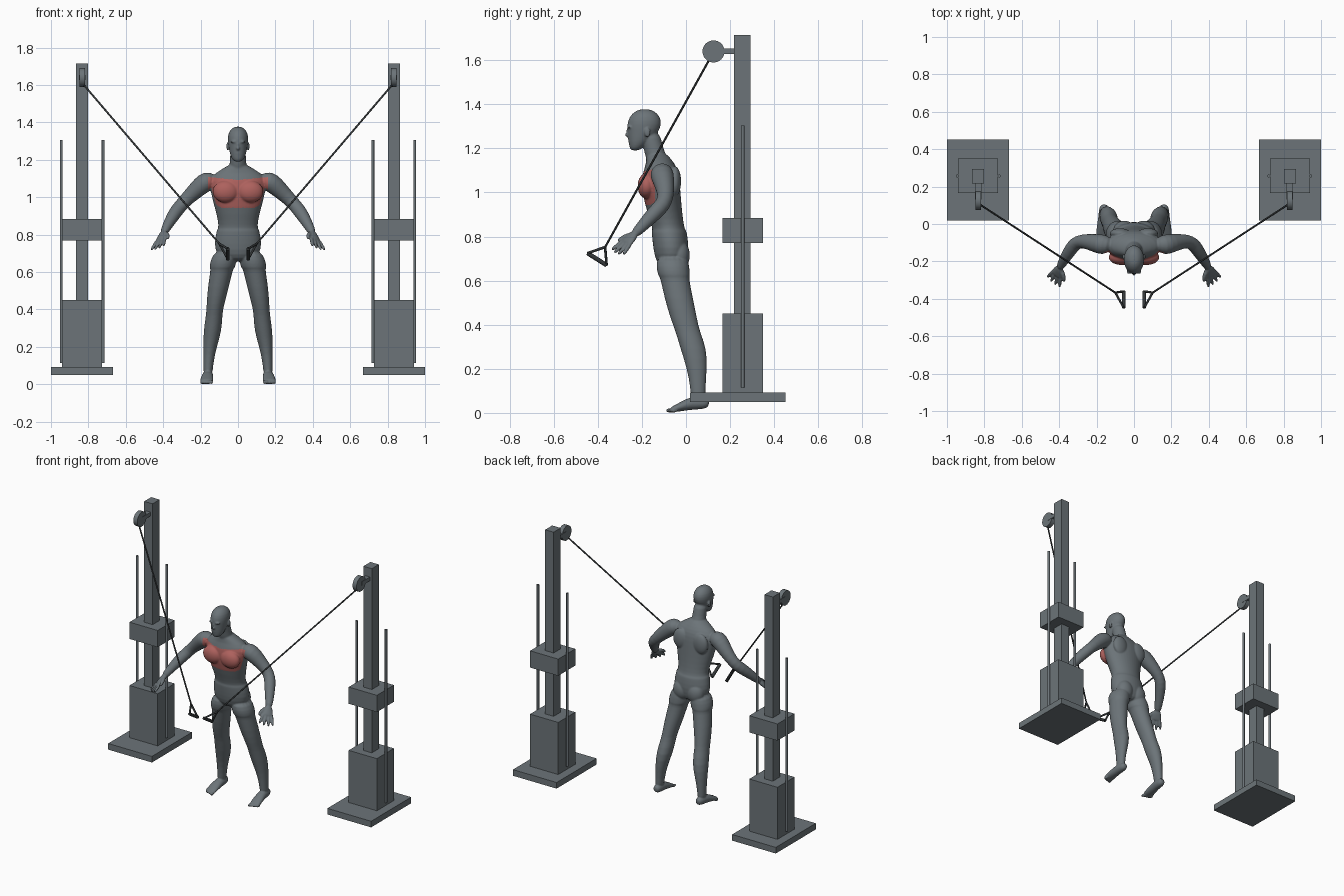
import bpy, bmesh, math
from mathutils import Vector, Matrix

default_cube = bpy.data.objects.get("Cube")
if default_cube:
    bpy.data.objects.remove(default_cube, do_unlink=True)


def make_material(name, rgb):
    material = bpy.data.materials.new(name)
    material.use_nodes = True
    material.diffuse_color = (*rgb, 1)
    material.node_tree.nodes["Principled BSDF"].inputs["Base Color"].default_value = (*rgb, 1)
    return material


steel_grey = make_material("steel grey", (.15, .175, .19))
muscle_red = make_material("muscle red", (.42, .12, .11))
cable_black = make_material("cable black", (.035, .04, .042))


def add_object(name, bm, materials):
    bmesh.ops.recalc_face_normals(bm, faces=bm.faces)
    mesh = bpy.data.meshes.new(name)
    bm.to_mesh(mesh)
    bm.free()
    for material in materials:
        mesh.materials.append(material)
    obj = bpy.data.objects.new(name, mesh)
    bpy.context.scene.collection.objects.link(obj)
    return obj


def add_box(name, low, high):
    low, high = Vector(low), Vector(high)
    bm = bmesh.new()
    size = Matrix.Diagonal((*(high - low), 1))
    bmesh.ops.create_cube(bm, size=1, matrix=Matrix.Translation((low + high) / 2) @ size)
    return add_object(name, bm, [steel_grey])


def add_rods(name, ends, radius, material, sides=12):
    """One object made of straight round bars between pairs of points."""
    bm = bmesh.new()
    for start, end in ends:
        start, end = Vector(start), Vector(end)
        span = end - start
        turn = span.to_track_quat('Z', 'Y').to_matrix().to_4x4()
        bmesh.ops.create_cone(bm, cap_ends=True, segments=sides, radius1=radius, radius2=radius,
                              depth=span.length, matrix=Matrix.Translation((start + end) / 2) @ turn)
    for face in bm.faces:
        face.smooth = len(face.verts) == 4
    return add_object(name, bm, [material])


# Cable towers, one on each side
for side, label in ((1, "left"), (-1, "right")):
    middle = side * .833

    def tower_box(part, half_width, y_range, z_range):
        add_box(f"{label}_{part}", (middle - half_width, y_range[0], z_range[0]),
                (middle + half_width, y_range[1], z_range[1]))

    tower_box("base_plate", .166, (.018, .452), (.05, .092))
    tower_box("weight_stack", .107, (.165, .35), (.092, .45))
    tower_box("carriage", .107, (.165, .35), (.77, .885))
    tower_box("column", .032, (.217, .293), (.092, 1.715))
    tower_box("pulley_arm", .017, (.13, .22), (1.628, 1.654))
    add_rods(f"{label}_guide_rods",
             [((middle + offset, .257, .115), (middle + offset, .257, 1.305))
              for offset in (-.112, .112)], .008, steel_grey)
    add_rods(f"{label}_pulley_wheel",
             [((middle - .015, .125, 1.64), (middle + .015, .125, 1.64))], .05, steel_grey, 32)

    # Cable and its triangular handle
    apex = (side * .1, -.367, .752)
    grip_front = (side * .055, -.447, .725)
    grip_back = (side * .055, -.36, .67)
    add_rods(f"{label}_cable", [((side * .828, .107, 1.605), apex)], .005, cable_black)
    add_rods(f"{label}_handle_straps", [(apex, grip_front), (apex, grip_back)], .006, cable_black)
    add_rods(f"{label}_handle_grip", [(grip_front, grip_back)], .01, cable_black)


# Figure: overlapping lofts and blobs, fused into one skin
body = bmesh.new()


def loft(rings, axis=None, across=(1, 0, 0), sides=16):
    """Closed tube through rings of (x, y, z, radius across, other radius)."""
    centres = [Vector(ring[:3]) for ring in rings]
    loops = []
    for i, ring in enumerate(rings):
        tangent = Vector(axis) if axis else centres[min(i + 1, len(rings) - 1)] - centres[max(i - 1, 0)]
        tangent.normalize()
        u = Vector(across)
        u = (u - tangent * u.dot(tangent)).normalized()
        v = tangent.cross(u)
        angles = [math.tau * k / sides for k in range(sides)]
        loops.append([body.verts.new(centres[i] + u * ring[3] * math.cos(a) + v * ring[-1] * math.sin(a))
                      for a in angles])
    for lower, upper in zip(loops, loops[1:]):
        for k in range(sides):
            n = (k + 1) % sides
            body.faces.new((lower[k], lower[n], upper[n], upper[k]))
    body.faces.new(loops[0])
    body.faces.new(loops[-1])


def blob(centre, radii):
    bmesh.ops.create_icosphere(body, subdivisions=3, radius=1,
                               matrix=Matrix.Translation(centre) @ Matrix.Diagonal((*radii, 1)))


def upright(profile):
    """Loft centred on x = 0 from rows of (z, y, half width, half depth)."""
    loft([(0, y, z, rx, ry) for z, y, rx, ry in profile], axis=(0, 0, 1), sides=20)


# Torso with a raised waistband
upright([(.655, -.06, .06, .05), (.69, -.066, .115, .073), (.75, -.068, .13, .082),
         (.81, -.075, .117, .081), (.825, -.077, .115, .08), (.83, -.078, .107, .074),
         (.87, -.087, .106, .075), (.95, -.105, .128, .085), (1.03, -.114, .148, .088),
         (1.09, -.115, .16, .083), (1.13, -.115, .125, .066), (1.165, -.13, .06, .052),
         (1.18, -.135, .04, .04)])
# Neck and head
upright([(1.12, -.12, .055, .055), (1.18, -.142, .044, .046), (1.22, -.152, .042, .045),
         (1.28, -.165, .042, .045)])
upright([(1.19, -.232, .016, .016), (1.2, -.227, .03, .029), (1.23, -.212, .044, .05),
         (1.27, -.196, .051, .07), (1.31, -.189, .057, .08), (1.345, -.187, .052, .07),
         (1.368, -.187, .034, .046), (1.378, -.187, .014, .02)])
blob((0, -.263, 1.262), (.009, .014, .011))
blob((0, -.26, 1.278), (.006, .01, .02))
blob((0, -.252, 1.236), (.017, .011, .007))
blob((0, -.245, 1.207), (.015, .011, .01))

for s in (-1, 1):
    blob((s * .055, -.175, 1.272), (.007, .014, .022))
    blob((s * .02, -.256, 1.297), (.02, .012, .007))
    # Chest, shoulder blade, buttock
    blob((s * .066, -.178, 1.03), (.07, .042, .06))
    blob((s * .075, -.05, 1.05), (.055, .028, .07))
    blob((s * .052, -.032, .715), (.06, .05, .07))
    # Leg, stepping in below the shorts hem
    loft([(s * x, *rest) for x, *rest in (
        (.064, -.062, .72, .058, .07), (.078, -.06, .66, .072, .077), (.083, -.055, .63, .069, .074),
        (.085, -.053, .62, .067, .073), (.087, -.052, .614, .06, .066), (.105, -.033, .52, .058, .066),
        (.122, -.008, .42, .047, .061), (.127, .006, .375, .044, .056), (.135, .035, .29, .05, .061),
        (.15, .05, .2, .037, .046), (.159, .054, .11, .026, .034), (.161, .057, .04, .026, .034))],
        axis=(0, 0, 1))
    # Foot and toes
    loft([(s * x, *rest) for x, *rest in (
        (.16, .106, .048, .016, .018), (.16, .085, .043, .028, .027), (.162, .03, .047, .03, .032),
        (.166, -.025, .028, .036, .022), (.168, -.06, .017, .036, .014), (.168, -.07, .015, .032, .01))],
        axis=(0, 1, 0))
    for toe in range(5):
        blob((s * (.142 + toe * .013), -.075 + toe * .005, .011), (.008, .017, .01))
    # Arm
    loft([(s * x, *rest) for x, *rest in (
        (.1, -.115, 1.09, .045), (.14, -.113, 1.092, .054), (.18, -.108, 1.08, .055),
        (.225, -.098, 1.037, .046), (.28, -.09, .985, .037), (.315, -.103, .945, .037),
        (.345, -.145, .905, .036), (.385, -.21, .835, .025), (.398, -.237, .808, .021))])
    # Palm, fingers and thumb
    reach = Vector((s * .3, -.65, -.7)).normalized()
    spread = Vector((s * .75, .6, -.25)).normalized()
    wrist = Vector((s * .393, -.228, .818))
    palm = ((0, .02, .018), (.03, .03, .017), (.06, .037, .014), (.075, .036, .011))
    loft([(*(wrist + reach * d), wide, thick) for d, wide, thick in palm], across=spread)
    for finger in range(4):
        slot = finger - 1.5
        root = wrist + reach * .055 + spread * slot * .017
        tip = root + (reach + spread * slot * .16) * (.09 - abs(slot) * .009)
        loft([(*root.lerp(tip, t), r) for t, r in ((0, .011), (.55, .01), (1, .008))], sides=10)
    thumb = [wrist + reach * .015 - spread * .01, wrist + reach * .045 - spread * .045,
             wrist + reach * .08 - spread * .055]
    loft([(*p, r) for p, r in zip(thumb, (.014, .012, .008))], sides=10)

figure = add_object("figure", body, [steel_grey])
subdivide = figure.modifiers.new("subdivide", 'SUBSURF')
subdivide.levels = 1
fuse = figure.modifiers.new("fuse", 'REMESH')
fuse.mode = 'VOXEL'
fuse.voxel_size = .0048
relax = figure.modifiers.new("relax", 'SMOOTH')
relax.factor = .5
relax.iterations = 3
fused = bpy.data.meshes.new_from_object(figure.evaluated_get(bpy.context.evaluated_depsgraph_get()))
figure.modifiers.clear()
figure.data = fused
fused.materials.clear()
fused.materials.append(steel_grey)
fused.materials.append(muscle_red)

# Highlighted chest muscles
for face in fused.polygons:
    x, y, z = face.center
    x = abs(x)
    in_height = .945 + .5 * max(0, x - .09) < z < 1.092 + .1 * x
    face.material_index = int(in_height and x < .16 and y < -.14)
    face.use_smooth = True
